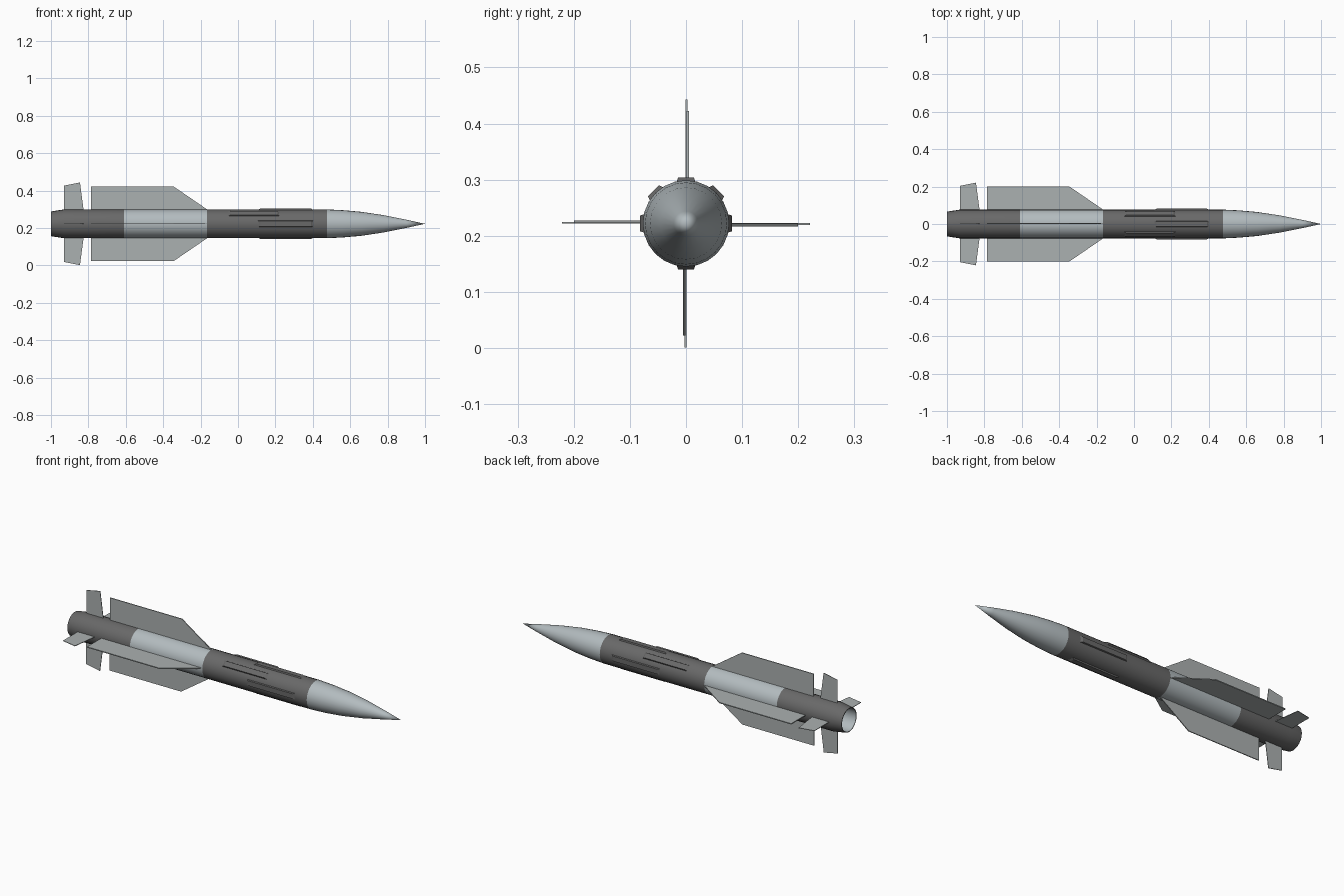
import bpy, bmesh, math
from mathutils import Matrix

cube = bpy.data.objects.get("Cube")
if cube:
    bpy.data.objects.remove(cube, do_unlink=True)

AXIS = 0.222   # height of the body axis
R = 0.077      # body radius
SIDES = 24


def material(name, rgb):
    m = bpy.data.materials.new(name)
    m.use_nodes = True
    m.diffuse_color = (*rgb, 1)
    m.node_tree.nodes["Principled BSDF"].inputs["Base Color"].default_value = (*rgb, 1)
    return m


light = material("light grey", (0.45, 0.50, 0.52))
dark = material("dark grey", (0.14, 0.14, 0.14))
fin_grey = material("fin grey", (0.41, 0.44, 0.44))


def finish(bm, name, mat, angle=0, smooth=False):
    """Turn a mesh around the body axis and place it at axis height."""
    bmesh.ops.recalc_face_normals(bm, faces=bm.faces)
    bm.transform(Matrix.Translation((0, 0, AXIS)) @ Matrix.Rotation(math.radians(angle), 4, "X"))
    me = bpy.data.meshes.new(name)
    bm.to_mesh(me)
    bm.free()
    me.materials.append(mat)
    ob = bpy.data.objects.new(name, me)
    bpy.context.collection.objects.link(ob)
    if smooth:
        bpy.ops.object.select_all(action="DESELECT")
        ob.select_set(True)
        bpy.context.view_layer.objects.active = ob
        bpy.ops.object.shade_smooth_by_angle(angle=math.radians(35))
    return ob


def lathe(name, profile, mat):
    """Spin (x, radius) points around the body axis."""
    bm = bmesh.new()
    verts = [bm.verts.new((x, 0, r)) for x, r in profile]
    edges = [bm.edges.new(pair) for pair in zip(verts, verts[1:])]
    bmesh.ops.spin(bm, geom=verts + edges, cent=(0, 0, 0), axis=(1, 0, 0),
                   angle=math.tau, steps=SIDES)
    bmesh.ops.remove_doubles(bm, verts=bm.verts, dist=0.0001)
    return finish(bm, name, mat, smooth=True)


def plate(name, outline, thickness, offset, angle, mat):
    """Flat fin from an (x, radius) outline."""
    bm = bmesh.new()
    face = bm.faces.new([bm.verts.new((x, offset - thickness / 2, r)) for x, r in outline])
    ext = bmesh.ops.extrude_face_region(bm, geom=[face])["geom"]
    bmesh.ops.translate(bm, vec=(0, thickness, 0),
                        verts=[v for v in ext if isinstance(v, bmesh.types.BMVert)])
    finish(bm, name, mat, angle)


def strake(name, x0, x1, angle):
    """Shallow raised strip with sloping ends and sides."""
    bm = bmesh.new()
    bmesh.ops.create_cube(bm, size=1)
    for v in bm.verts:
        top = v.co.z > 0
        inset = 0.02 if top else 0
        v.co.x = x1 - inset if v.co.x > 0 else x0 + inset
        v.co.y = math.copysign(0.014 if top else 0.018, v.co.y)
        v.co.z = 0.082 if top else 0.07
    finish(bm, name, dark, angle)


# Body sections, tail to nose
lathe("tail_section", [(-1, 0.062), (-1, 0.066), (-0.93, R), (-0.61, R)], dark)
lathe("nozzle_interior", [(-1, 0.062), (-0.88, 0.062), (-0.88, 0)], light)
lathe("motor_section", [(-0.61, R), (-0.165, R)], light)
lathe("forward_section", [(-0.165, R), (0.475, R)], dark)
lathe("nose_cone", [(0.475, R), (0.56, 0.073), (0.66, 0.064), (0.78, 0.046),
                    (0.9, 0.022), (1, 0)], light)

# Four wings, four tail fins and four main strakes around the body
wing = [(-0.785, 0.07), (-0.785, 0.2), (-0.345, 0.2), (-0.165, R), (-0.165, 0.07)]
tail_fin = [(-0.93, 0.07), (-0.93, 0.204), (-0.845, 0.221), (-0.825, 0.07)]
for place, angle in (("top", 0), ("right", 90), ("bottom", 180), ("left", 270)):
    plate("wing_" + place, wing, 0.005, 0.003, angle, fin_grey)
    plate("tail_fin_" + place, tail_fin, 0.003, 0.001, angle, fin_grey)
    strake("strake_" + place, 0.1, 0.41, angle)

# Upper diagonal strakes
strake("upper_strake_right", -0.06, 0.23, 45)
strake("upper_strake_left", -0.06, 0.23, -45)
